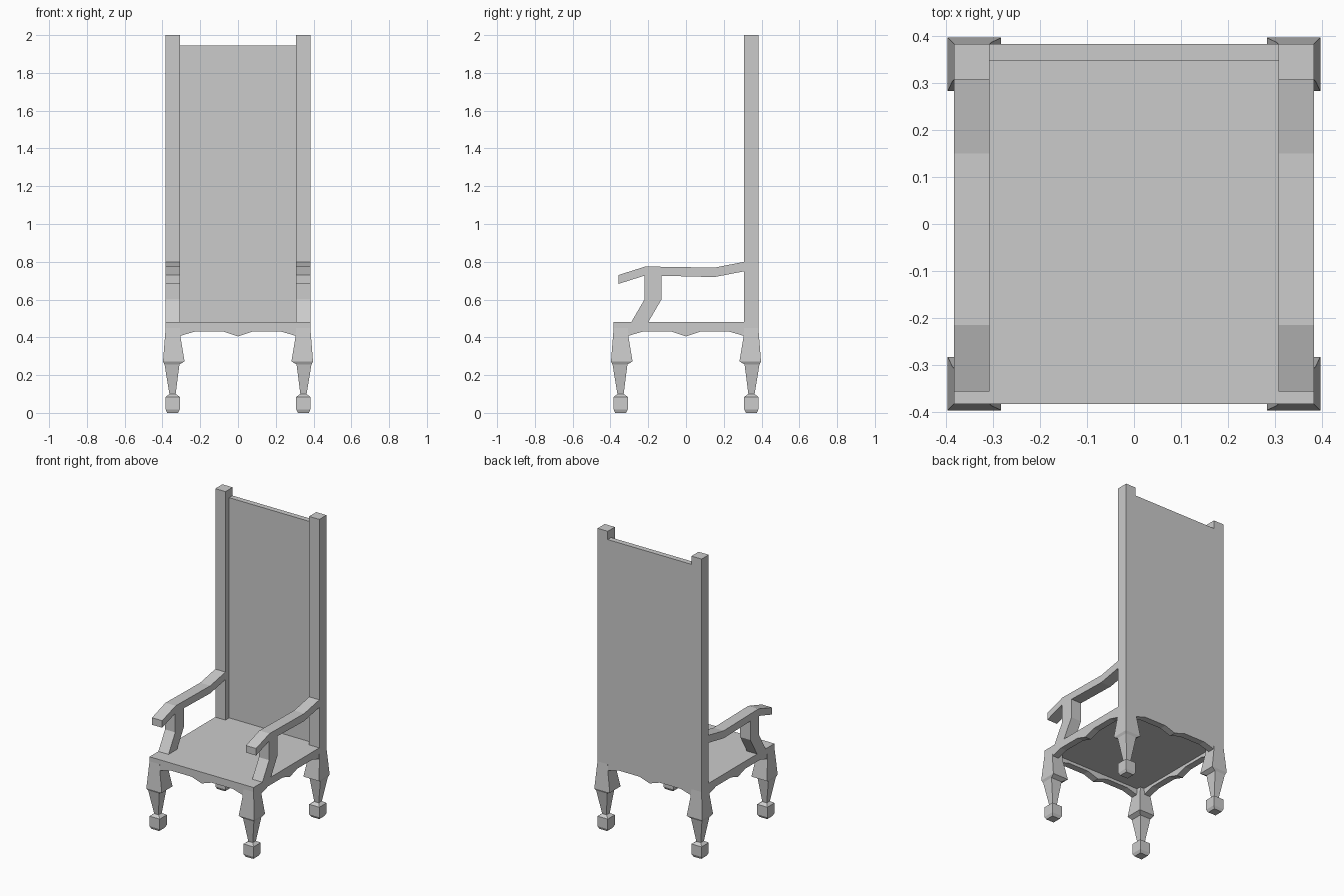
import bpy, bmesh

if "Cube" in bpy.data.objects:
    bpy.data.objects.remove(bpy.data.objects["Cube"])


def finish(name, bm):
    bmesh.ops.recalc_face_normals(bm, faces=bm.faces)
    me = bpy.data.meshes.new(name)
    bm.to_mesh(me)
    bm.free()
    ob = bpy.data.objects.new(name, me)
    bpy.context.collection.objects.link(ob)
    return ob


def loft(name, rings):
    """Skin a list of equal-length point rings and cap both ends."""
    bm = bmesh.new()
    vs = [[bm.verts.new(p) for p in r] for r in rings]
    n = len(vs[0])
    for a, b in zip(vs, vs[1:]):
        for i in range(n):
            j = (i + 1) % n
            bm.faces.new((a[i], a[j], b[j], b[i]))
    bm.faces.new(vs[0])
    bm.faces.new(vs[-1])
    return finish(name, bm)


def box(name, x0, x1, y0, y1, z0, z1):
    return loft(name, [[(x0, y0, z), (x1, y0, z), (x1, y1, z), (x0, y1, z)]
                       for z in (z0, z1)])


def plate_yz(name, profile, x0, x1):
    """Extrude a (y, z) profile along x."""
    return loft(name, [[(x, y, z) for y, z in profile] for x in (x0, x1)])


IN, OUT = 0.308, 0.383

# seat and back panel
box("seat", -OUT, OUT, -OUT, OUT, 0.45, 0.48)
box("back_panel", -IN, IN, 0.347, OUT, 0.48, 1.945)

# square legs with knee and block foot: (z, inner, outer)
leg = [(0.0, 0.318, 0.375), (0.018, IN, OUT), (0.085, IN, OUT),
       (0.10, 0.330, 0.363), (0.257, 0.310, 0.389), (0.272, 0.283, 0.397),
       (0.40, 0.304, 0.387), (0.45, IN, OUT)]
for sx, side in ((-1, "left"), (1, "right")):
    for sy, end in ((-1, "front"), (1, "back")):
        loft(f"{end}_leg_{side}",
             [[(sx * a, sy * a, z), (sx * b, sy * a, z),
               (sx * b, sy * b, z), (sx * a, sy * b, z)] for z, a, b in leg])

# scalloped apron rails on all four sides
half = [(0.0, 0.405), (0.075, 0.43), (0.23, 0.43), (0.305, 0.408), (0.308, 0.452)]
apron = half + [(-u, z) for u, z in half[:0:-1]]
for s, side, end in ((-1, "left", "front"), (1, "right", "back")):
    plate_yz(f"apron_{side}", apron, s * (OUT - 0.045), s * OUT)
    loft(f"apron_{end}", [[(u, s * d, z) for u, z in apron]
                          for d in (OUT - 0.045, OUT)])

# back posts, bent armrests and arm supports
arm = [(0.31, 0.80), (0.15, 0.769), (-0.215, 0.775), (-0.357, 0.73),
       (-0.357, 0.683), (-0.215, 0.728), (0.15, 0.719), (0.31, 0.75)]
support = [(-0.22, 0.73), (-0.13, 0.73), (-0.13, 0.60), (-0.20, 0.48),
           (-0.29, 0.48), (-0.22, 0.60)]
for s, side in ((-1, "left"), (1, "right")):
    x0, x1 = sorted((s * IN, s * OUT))
    box(f"back_post_{side}", x0, x1, IN, OUT, 0.45, 2.0)
    plate_yz(f"armrest_{side}", arm, x0, x1)
    plate_yz(f"arm_support_{side}", support, x0, x1)
